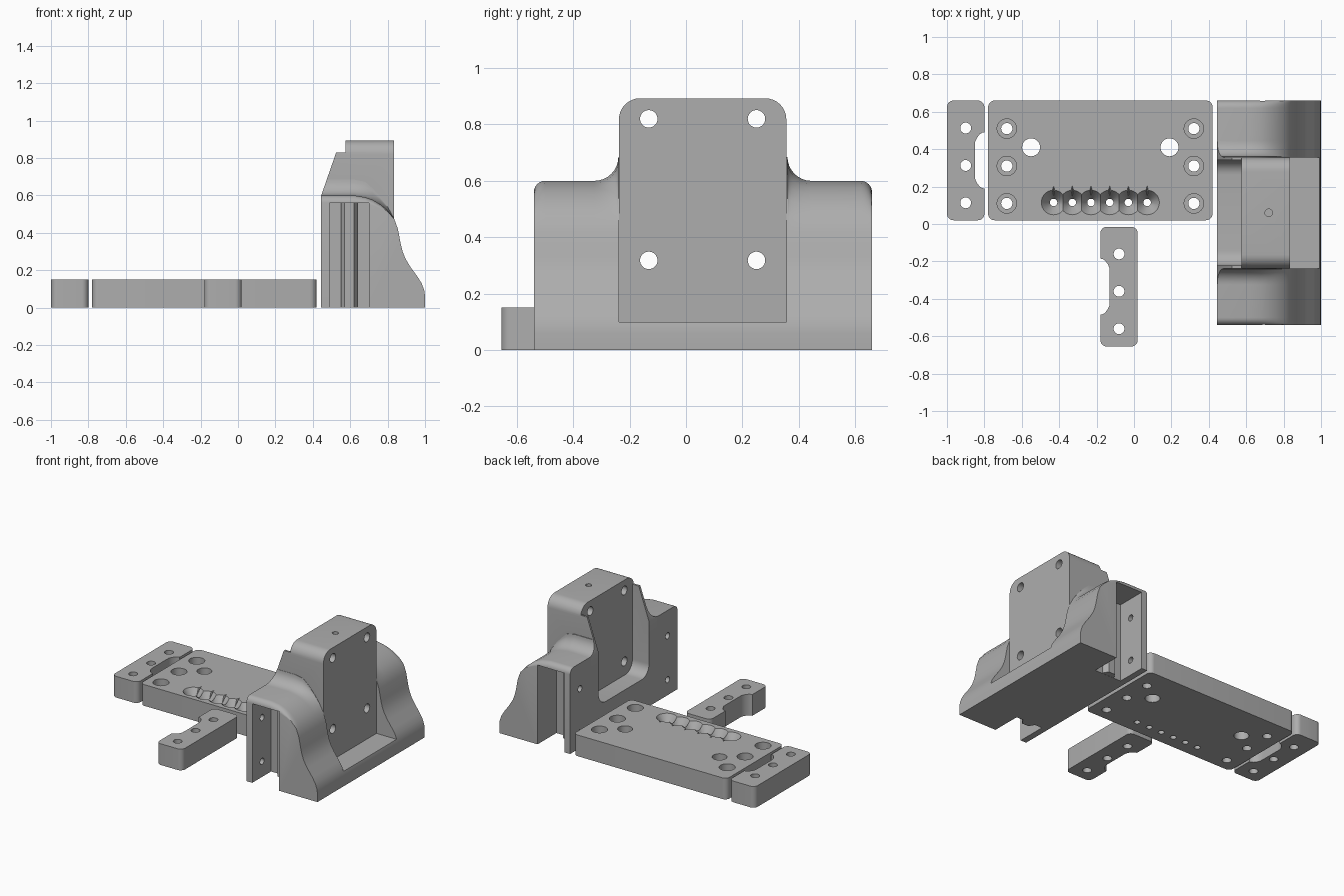
import bpy, bmesh, math
from mathutils import Vector

old = bpy.data.objects.get("Cube")
if old:
    bpy.data.objects.remove(old, do_unlink=True)

grey = bpy.data.materials.new("plain grey")
grey.use_nodes = True
grey.diffuse_color = (0.42, 0.42, 0.42, 1)
grey.node_tree.nodes["Principled BSDF"].inputs["Base Color"].default_value = (0.42, 0.42, 0.42, 1)

MID = 0.06  # symmetry plane of the bracket, across y


def finish(name, bm):
    bmesh.ops.recalc_face_normals(bm, faces=bm.faces[:])
    mesh = bpy.data.meshes.new(name)
    bm.to_mesh(mesh)
    bm.free()
    mesh.materials.append(grey)
    ob = bpy.data.objects.new(name, mesh)
    bpy.context.collection.objects.link(ob)
    return ob


def loft(name, sections):
    """Closed solid through matching loops of points."""
    bm = bmesh.new()
    rings = [[bm.verts.new(p) for p in s] for s in sections]
    n = len(rings[0])
    for a, b in zip(rings, rings[1:]):
        for i in range(n):
            j = (i + 1) % n
            bm.faces.new((a[i], a[j], b[j], b[i]))
    bm.faces.new(rings[0])
    bm.faces.new(rings[-1])
    return finish(name, bm)


def prism(name, pts, axis, lo, hi):
    place = {"x": lambda p, t: (t, p[0], p[1]),
             "y": lambda p, t: (p[0], t, p[1]),
             "z": lambda p, t: (p[0], p[1], t)}[axis]
    return loft(name, [[place(p, t) for p in pts] for t in (lo, hi)])


def disc(u, v, r, n=32):
    return [(u + r * math.cos(2 * math.pi * i / n), v + r * math.sin(2 * math.pi * i / n))
            for i in range(n)]


def rounded(u0, v0, u1, v1, radii, n=8):
    """Rectangle with a radius per corner, from lower left, anticlockwise."""
    pts = []
    for k, (u, v, su, sv) in enumerate([(u0, v0, 1, 1), (u1, v0, -1, 1),
                                        (u1, v1, -1, -1), (u0, v1, 1, -1)]):
        r = radii[k]
        if r == 0:
            pts.append((u, v))
            continue
        for i in range(n + 1):
            a = math.pi * (1 + k / 2 + i / n / 2)
            pts.append((u + su * r + r * math.cos(a), v + sv * r + r * math.sin(a)))
    return pts


def combine(ob, other, operation="DIFFERENCE"):
    mod = ob.modifiers.new("join", "BOOLEAN")
    mod.object, mod.operation, mod.solver = other, operation, "EXACT"
    bpy.context.view_layer.objects.active = ob
    bpy.ops.object.modifier_apply(modifier=mod.name)
    bpy.data.objects.remove(other, do_unlink=True)


def drill(ob, axis, u, v, r, lo, hi):
    combine(ob, prism("cutter", disc(u, v, r), axis, lo, hi))


def smooth(ob):
    bpy.ops.object.select_all(action="DESELECT")
    ob.select_set(True)
    bpy.context.view_layer.objects.active = ob
    bpy.ops.object.shade_smooth_by_angle(angle=math.radians(30))


# Base plate with counterbored screw holes
THICK = 0.15
plate = prism("base_plate", rounded(-0.78, 0.02, 0.42, 0.66, [0.035] * 4), "z", 0, THICK)
for x in (-0.68, 0.32):
    for y in (0.11, 0.31, 0.51):
        drill(plate, "z", x, y, 0.03, -0.1, 0.3)
        drill(plate, "z", x, y, 0.052, 0.08, 0.3)
for x in (-0.55, 0.19):
    drill(plate, "z", x, 0.41, 0.048, -0.1, 0.3)

# Row of flared holes, each with a small notch behind
for i in range(6):
    x, y = -0.43 + 0.1 * i, 0.115
    flare = [[(px, py, z) for px, py in disc(x, y, r)] for r, z in ((0.02, 0.08), (0.069, 0.155))]
    combine(plate, loft("cutter", flare))
    notch = [[(x - w, y, z), (x + w, y, z), (x, y + d, z)]
             for w, d, z in ((0.008, 0.02, 0.09), (0.026, 0.095, 0.155))]
    combine(plate, loft("cutter", notch))
    drill(plate, "z", x, y, 0.02, -0.1, 0.3)
smooth(plate)

# Two clamp bars, one turned half round
notch_half = [(0.15, 0.1), (0.148, 0.088), (0.14, 0.075), (0.12, 0.06), (0.1, 0.051), (0.075, 0.05)]
for name, cx, cy, s in (("rear_clamp_bar", -0.9, 0.34, 1), ("front_clamp_bar", -0.08, -0.335, -1)):
    pts = rounded(-0.1, -0.32, 0.1, 0.32, [0.035] * 4)
    half = len(pts) // 2
    notch = [(x, -y) for y, x in notch_half] + [(x, y) for y, x in reversed(notch_half)]
    pts = pts[:half] + notch + pts[half:]
    bar = prism(name, [(cx + s * x, cy + s * y) for x, y in pts], "z", 0, THICK)
    for dy in (-0.2, 0, 0.2):
        drill(bar, "z", cx, cy + s * dy - 0.027 * (s > 0) - 0.025 * (s < 0), 0.029, -0.1, 0.3)
    smooth(bar)

# Bracket wings: curved profile swept across, rising to the block
profile = [(0.445, 0), (0.445, 0.6), (0.62, 0.6), (0.68, 0.59), (0.72, 0.576), (0.76, 0.553),
           (0.8, 0.52), (0.835, 0.475), (0.855, 0.42), (0.87, 0.34), (0.88, 0.3), (0.895, 0.262),
           (0.92, 0.22), (0.96, 0.165), (0.983, 0.128), (0.996, 0.09), (1, 0.06), (1, 0)]
rise = [(0.6, -0.04)]
for i in range(1, 7):
    a = math.pi / 2 * i / 6
    rise.append((0.6 - 0.04 * (1 - math.cos(a)), -0.04 * (1 - math.sin(a))))
for i in range(9):
    a = math.pi / 2 * i / 8
    rise.append((0.385 - 0.085 * math.sin(a), 0.085 * (1 - math.cos(a))))


def section(y, h):
    return [(x, y, z + h * min(1, max(0, (0.835 - x) / 0.16)) * (z > 0)) for x, z in profile]


rows = [(MID - d, h) for d, h in rise] + [(MID + d, h) for d, h in reversed(rise)]
bracket = loft("motor_bracket", [section(y, h) for y, h in rows])

# Upright block with rounded shoulders
Y0, Y1 = -0.238, 0.356
block = prism("block", rounded(Y0, 0.05, Y1, 0.893, [0, 0, 0.075, 0.075]), "x", 0.447, 0.835)
combine(bracket, block, "UNION")

# Front recess, sloped cheeks and rear motor pocket
combine(bracket, prism("cutter", rounded(Y0, 0.1, Y1, 1.2, [0] * 4), "x", 0.835, 1.2))
combine(bracket, prism("cutter", [(0.43, 0.557), (0.525, 0.83), (0.575, 0.83), (0.575, 1.2),
                                  (0.3, 1.2), (0.3, 0.557)], "y", -1, 1))
combine(bracket, prism("cutter", rounded(-0.222, 0.22, 0.342, 1.2, [0.08, 0.08, 0, 0]),
                       "x", 0.3, 0.575))

# Motor screw holes and set screw hole
for y in (-0.132, 0.25):
    for z in (0.318, 0.82):
        drill(bracket, "x", y, z, 0.031, 0.3, 1.2)
drill(bracket, "z", 0.72, 0.06, 0.02, 0.6, 1.2)

# Rail slots at both ends, each with a tapered key and two screw holes
for s in (-1, 1):
    def side(d):
        return MID + s * d
    combine(bracket, prism("cutter", [(0.49, side(0.39)), (0.7, side(0.39)),
                                      (0.7, side(0.7)), (0.49, side(0.7))], "z", -0.1, 0.56))
    key = [(0.55, side(0.37)), (0.55, side(0.4)), (0.57, side(0.43)),
           (0.62, side(0.43)), (0.64, side(0.4)), (0.64, side(0.37))]
    combine(bracket, prism("key", key, "z", 0.001, 0.57), "UNION")
    for z in (0.11, 0.42):
        drill(bracket, "x", side(0.49), z, 0.022, 0.3, 0.52)
smooth(bracket)
